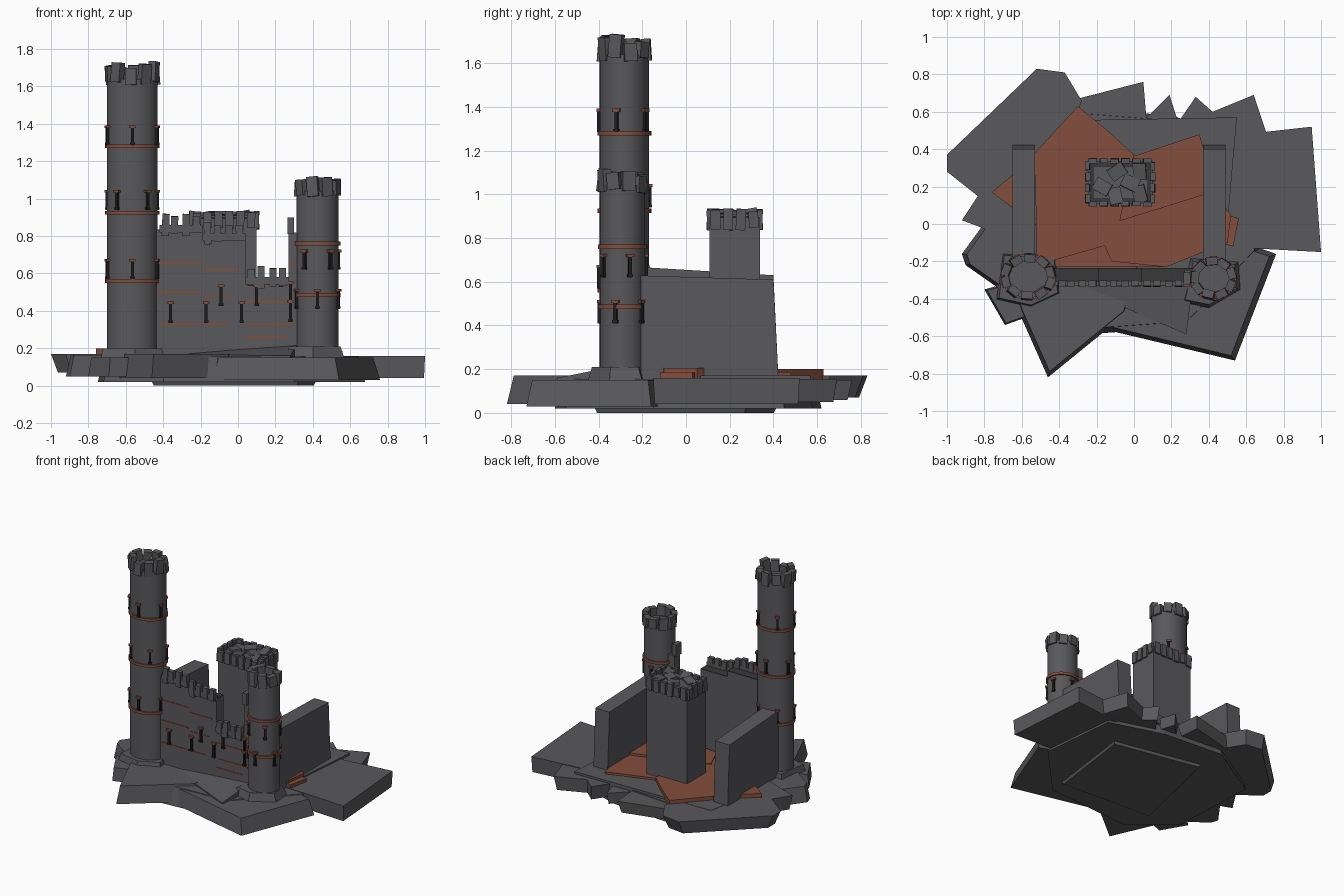
import bpy, bmesh, math, random
from mathutils import Matrix, Vector

if "Cube" in bpy.data.objects:
    bpy.data.objects.remove(bpy.data.objects["Cube"])

random.seed(4)


def material(name, rgb):
    m = bpy.data.materials.new(name)
    m.diffuse_color = (*rgb, 1)
    m.use_nodes = True
    m.node_tree.nodes["Principled BSDF"].inputs["Base Color"].default_value = m.diffuse_color
    return m


STONE = material("grey stone", (0.10, 0.10, 0.107))
RUST = material("rust clay", (0.23, 0.075, 0.046))
BLACK = material("black opening", (0.012, 0.012, 0.013))
DARK = material("dark walkway", (0.04, 0.04, 0.042))


def finish(name, bm, mat):
    bmesh.ops.recalc_face_normals(bm, faces=bm.faces[:])
    me = bpy.data.meshes.new(name)
    bm.to_mesh(me)
    bm.free()
    ob = bpy.data.objects.new(name, me)
    me.materials.append(mat)
    bpy.context.collection.objects.link(ob)
    return ob


def add_box(bm, centre, size, rot=None):
    m = Matrix.Translation(centre) @ (rot or Matrix()) @ Matrix.Diagonal((*size, 1))
    bmesh.ops.create_cube(bm, size=1, matrix=m)


def span_box(bm, x0, x1, y0, y1, z0, z1):
    add_box(bm, ((x0 + x1) / 2, (y0 + y1) / 2, (z0 + z1) / 2), (x1 - x0, y1 - y0, z1 - z0))


def prism(name, pts, z0, z1, bottom=1.0, top=1.0, mat=STONE):
    """Rock slab from an outline; bottom and top outlines scale about the middle."""
    bm = bmesh.new()
    c = sum((Vector(p) for p in pts), Vector((0, 0))) / len(pts)
    rings = []
    for z, s in ((z0, bottom), (z1, top)):
        rings.append([bm.verts.new((*(c + (Vector(p) - c) * s), z)) for p in pts])
    bm.faces.new(rings[0])
    bm.faces.new(rings[1])
    n = len(pts)
    for i in range(n):
        j = (i + 1) % n
        bm.faces.new((rings[0][i], rings[0][j], rings[1][j], rings[1][i]))
    return finish(name, bm, mat)


def wobble(a):
    return Matrix.Rotation(random.uniform(-a, a), 4, 'X') @ Matrix.Rotation(random.uniform(-a, a), 4, 'Y')


# Rocky ground
prism("rock_core", [(-.72, -.35), (-.4, -.6), (.3, -.55), (.68, -.15), (.62, .45),
                    (.2, .58), (-.3, .62), (-.75, .35)], .02, .155, 1, .95)
prism("rock_back_left", [(-1, .37), (-.52, .83), (-.37, .81), (-.28, .66), (-.45, .1),
                         (-.76, .09), (-1, .28)], .07, .17, .9, 1)
prism("rock_right", [(.5, .47), (.95, .52), (1, -.15), (.45, -.12)], .04, .16, .98, 1)
prism("rock_front_left", [(-.46, -.82), (-.03, -.47), (.05, -.2), (-.7, -.15), (-.62, -.46)],
      .04, .17, 1, .92)
prism("rock_front_right", [(-.13, -.57), (.54, -.73), (.76, -.16), (.3, 0), (-.3, -.3)],
      .03, .15, 1, .93)
prism("rock_left", [(-.92, -.16), (-.73, .1), (-.45, 0), (-.5, -.42), (-.7, -.36), (-.9, -.22)],
      .05, .165, 1, .88)
prism("rock_left_chip", [(-.92, .02), (-.75, .28), (-.5, .2), (-.6, -.1)], .06, .17, .9, 1)
prism("rock_corner_chip", [(-.69, -.54), (-.58, -.5), (-.4, -.4), (-.62, -.3), (-.8, -.35)],
      .05, .15, 1, .92)
prism("rock_back", [(-.34, .66), (.05, .76), (.08, .4), (-.4, .4)], .06, .15, .9, 1)
prism("rock_back_chip", [(.02, .52), (.19, .69), (.25, .5), (.1, .4)], .06, .145, .9, 1)
prism("rock_back_right", [(.22, .52), (.33, .68), (.42, .6), (.64, .69), (.71, .48), (.5, .2), (.25, .3)],
      .05, .155, .92, 1)
prism("rock_shelf", [(-.66, .15), (-.6, .55), (.55, .57), (.5, 0), (-.5, 0)], .1, .172)
prism("rock_under", [(-.5, -.4), (.35, -.45), (.45, .3), (-.3, .45)], 0, .1, .9, 1)
prism("tower_footing", [(.25, -.42), (.4, -.45), (.57, -.35), (.56, -.2), (.3, -.18)],
      .1, .21, 1.1, .85)
prism("tall_tower_footing", [(-.73, -.4), (-.55, -.44), (-.4, -.37), (-.42, -.18), (-.7, -.16)],
      .1, .2, 1.1, .95)
# Leaning wedge in front of the wall
wedge = prism("rock_wedge", [(-.3, -.34), (.28, -.59), (.32, -.28), (-.1, -.25)], .1, .16)
for v in wedge.data.vertices:
    if v.co.z > .15:
        v.co.z = .16 + .06 * max(0, min(1, (v.co.y + .59) / .3)) * (v.co.x + .4) / .7

# Rust coloured courtyard
prism("courtyard_back", [(-.53, .38), (-.3, .63), (-.13, .49), (0, .37), (-.1, -.1),
                         (-.52, -.22)], .15, .2, mat=RUST)
prism("courtyard_middle", [(-.45, -.23), (.17, -.23), (.4, -.1), (.4, .3), (.35, .48), (.02, .37), (-.3, .3)],
      .15, .188, mat=RUST)
prism("courtyard_slab", [(-.2, -.02), (.41, .17), (.52, .05), (.5, -.1), (.17, -.23), (-.12, -.2)],
      .15, .205, mat=RUST)
prism("clay_left", [(-.76, .17), (-.64, .27), (-.55, .15), (-.64, .08)], .14, .2, mat=RUST)
prism("clay_right", [(.46, .06), (.56, .03), (.53, -.12), (.46, -.1)], .14, .185, mat=RUST)


# Side walls with sloping tops
def side_wall(name, x0, x1, z_front, z_back):
    bm = bmesh.new()
    span_box(bm, x0, x1, -.25, .40, .12, 1)
    for v in bm.verts:
        if v.co.z > .5:
            v.co.z = z_front if v.co.y < 0 else z_back
        elif v.co.y > 0:
            v.co.y = .425
    finish(name, bm, STONE)


side_wall("left_side_wall", -.65, -.53, .67, .63)
side_wall("right_side_wall", .37, .49, .63, .61)


# Arrow slits: tall opening, clay cap and a small foot
def slit(openings, caps, origin, facing, h=.1):
    x, y, z = origin
    rot = Matrix.Rotation(facing, 4, 'Z')
    add_box(openings, (x, y, z + h / 2), (.016, .024, h), rot)
    add_box(openings, (x, y, z + .008), (.026, .026, .012), rot)
    add_box(caps, (x, y, z + h), (.036, .03, .014), rot)


# Round towers
def tower(name, cx, cy, rx, ry, top, bands, slit_rows, merlons):
    def drum(part, grow, z0, z1, mat):
        bm = bmesh.new()
        m = Matrix.Translation((cx, cy, (z0 + z1) / 2)) @ Matrix.Diagonal((rx + grow, ry + grow, z1 - z0, 1))
        bmesh.ops.create_cone(bm, cap_ends=True, segments=40, radius1=1, radius2=1, depth=1, matrix=m)
        ob = finish(name + part, bm, mat)
        bpy.context.view_layer.objects.active = ob
        ob.select_set(True)
        bpy.ops.object.shade_smooth_by_angle()
        ob.select_set(False)

    drum("_shaft", 0, .12, top, STONE)
    for z in bands:
        drum("_band", .01, z - .01, z + .01, RUST)
    openings, caps, crown = bmesh.new(), bmesh.new(), bmesh.new()
    for z, start in slit_rows:
        for k in range(5):
            a = math.radians(start + 72 * k)
            slit(openings, caps, (cx + rx * math.cos(a), cy + ry * math.sin(a), z), a + math.pi / 2)
    finish(name + "_slits", openings, BLACK)
    finish(name + "_slit_caps", caps, RUST)
    # broken battlements around the rim
    for k in range(merlons):
        a = math.tau * (k + .4) / merlons
        h = random.uniform(.07, .11)
        rot = Matrix.Rotation(a + math.pi / 2, 4, 'Z') @ wobble(.12)
        add_box(crown, (cx + (rx - .012) * math.cos(a), cy + (ry - .012) * math.sin(a),
                        top - .03 + h / 2 + random.uniform(-.005, .02)), (.06, .042, h), rot)
    finish(name + "_battlements", crown, STONE)


tower("tall_tower", -.565, -.282, .135, .113, 1.64, (.56, .925, 1.28),
      ((.57, -90), (.94, -54), (1.285, -90)), 10)
tower("short_tower", .425, -.29, .113, .103, 1.04, (.485, .76),
      ((.41, -90), (.62, -54)), 9)

# Stepped curtain wall with battlements
wall, walk, merlons = bmesh.new(), bmesh.new(), bmesh.new()
for x0, x1, top, count in ((-.46, -.19, .83, 4), (-.19, .04, .785, 4), (.04, .33, .55, 4)):
    span_box(wall, x0, x1, -.315, -.235, .12, top)
    span_box(walk, x0, x1, -.31, -.235, top, top + .006)
    start = max(x0, -.42)
    step = (min(x1, .27) - start) / count
    span_box(merlons, start, start + step * count, -.328, -.305, top - .01, top + .03)
    for k in range(count):
        x = start + step * (k + .5) + random.uniform(-.006, .006)
        add_box(merlons, (x, -.318, top + .03), (step * .68, .032, random.uniform(.08, .12)), wobble(.04))
span_box(wall, .27, .34, -.315, -.245, .5, .82)
span_box(merlons, .265, .30, -.325, -.26, .81, .9)
finish("curtain_wall", wall, STONE)
finish("wall_walkway", walk, DARK)
finish("wall_battlements", merlons, STONE)

# Clay courses and slits on the curtain wall
courses, openings, caps = bmesh.new(), bmesh.new(), bmesh.new()
for x0, x1, z in ((-.43, -.19, .655), (-.19, 0, .622), (-.43, -.2, .5), (-.19, -.02, .478), (.04, .3, .45),
                  (-.42, -.2, .33), (-.18, -.05, .33), (.05, .3, .33), (.04, .26, .26), (.27, .31, .65)):
    span_box(courses, x0, x1, -.319, -.31, z - .005, z + .005)
for x, z in ((-.36, .335), (-.17, .335), (.02, .335), (-.09, .425), (.1, .425), (.28, .34), (.28, .44)):
    slit(openings, caps, (x, -.318, z), 0, .11)
finish("clay_courses", courses, RUST)
finish("wall_slits", openings, BLACK)
finish("wall_slit_caps", caps, RUST)

# Square keep with parapet and fallen slabs on its roof
bm = bmesh.new()
span_box(bm, -.245, .1, .108, .338, .12, .895)
finish("keep", bm, STONE)
bm = bmesh.new()
span_box(bm, -.235, .09, .118, .328, .895, .9)
finish("keep_roof_edge", bm, DARK)
bm = bmesh.new()
for y in (.108, .338):
    for k in range(6):
        add_box(bm, (-.22 + k * .058, y, .885), (.044, .025, random.uniform(.07, .1)), wobble(.05))
for x in (-.248, .1):
    for k in range(4):
        add_box(bm, (x, .135 + k * .058, .885), (.025, .044, random.uniform(.07, .1)), wobble(.05))
finish("keep_battlements", bm, STONE)
bm = bmesh.new()
span_box(bm, -.22, .075, .135, .31, .88, .91)
for x, y in ((-.17, .2), (-.09, .28), (-.02, .22), (.03, .28), (-.1, .15), (.03, .16)):
    add_box(bm, (x, y, .918), (.09, .07, .018), Matrix.Rotation(random.uniform(0, 3), 4, 'Z') @ wobble(.2))
finish("keep_roof_slabs", bm, STONE)
